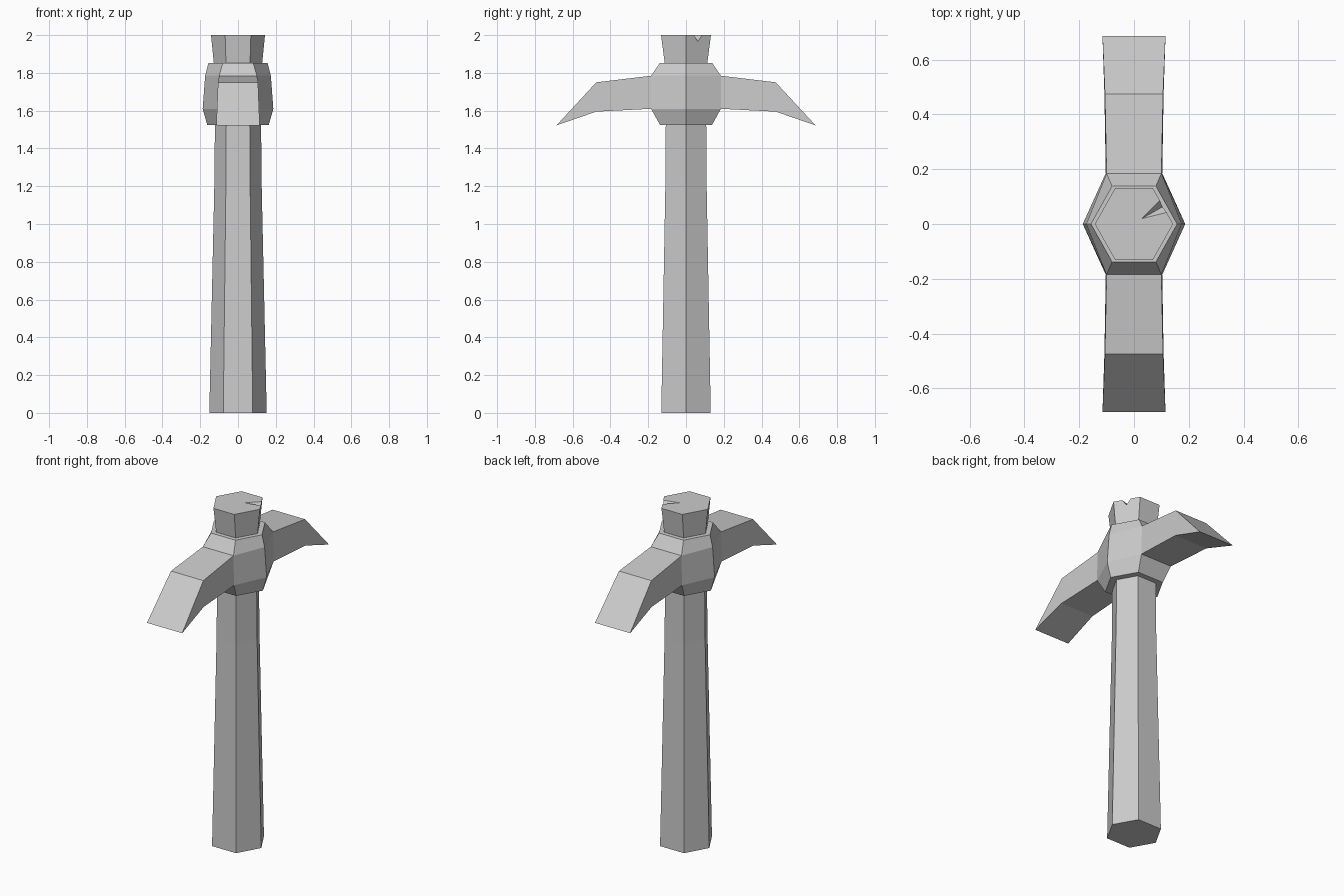
import bpy, bmesh
from mathutils import Vector

if "Cube" in bpy.data.objects:
    bpy.data.objects.remove(bpy.data.objects["Cube"])


def make_object(name, bm):
    bmesh.ops.recalc_face_normals(bm, faces=bm.faces[:])
    mesh = bpy.data.meshes.new(name)
    bm.to_mesh(mesh)
    bm.free()
    obj = bpy.data.objects.new(name, mesh)
    bpy.context.collection.objects.link(obj)
    return obj


def loft(name, rings):
    """Skin a list of equal-length point rings and cap both ends."""
    bm = bmesh.new()
    loops = [[bm.verts.new(p) for p in ring] for ring in rings]
    for a, b in zip(loops, loops[1:]):
        n = len(a)
        for i in range(n):
            j = (i + 1) % n
            bm.faces.new((a[i], a[j], b[j], b[i]))
    bm.faces.new(loops[0])
    bm.faces.new(loops[-1])
    return make_object(name, bm)


def hexagon(z, rx, mx, y):
    return [(rx, 0, z), (mx, y, z), (-mx, y, z),
            (-rx, 0, z), (-mx, -y, z), (mx, -y, z)]


# Handle: tapered hexagonal shaft that flares above the head
handle = loft("handle", [hexagon(*r) for r in (
    (0.00, 0.152, 0.078, 0.131),
    (1.22, 0.125, 0.064, 0.109),
    (1.55, 0.122, 0.062, 0.107),
    (1.83, 0.126, 0.063, 0.110),
    (2.00, 0.143, 0.068, 0.132))])

# Small split in the top of the handle, cut by a pointed wedge
out = Vector((0.132, 0.072, 0)).normalized()
side = Vector((-out.y, out.x, 0))
mid = Vector((0.106, 0.064, 0)) + out * 0.03
bm = bmesh.new()
corners = [bm.verts.new(p) for p in (
    mid + side * 0.035 + Vector((0, 0, 2.003)),
    mid - side * 0.035 + Vector((0, 0, 2.003)),
    mid + Vector((0, 0, 1.955)),
    Vector((0.02, 0.015, 2.003)))]
for tri in ((0, 1, 2), (0, 1, 3), (1, 2, 3), (2, 0, 3)):
    bm.faces.new([corners[i] for i in tri])
wedge = make_object("split_cutter", bm)
wedge.hide_render = True
wedge.hide_set(True)
cut = handle.modifiers.new("split", 'BOOLEAN')
cut.operation = 'DIFFERENCE'
cut.object = wedge

# Head: bevelled hexagonal collar
loft("head_collar", [hexagon(*r) for r in (
    (1.525, 0.163, 0.085, 0.138),
    (1.610, 0.187, 0.103, 0.185),
    (1.785, 0.174, 0.100, 0.185),
    (1.853, 0.157, 0.080, 0.138))])

# Blades: drooping arms ending in a sharp edge, one on each side
profile = ((0.183, 1.785, 0.100), (0.475, 1.750, 0.106), (0.686, 1.522, 0.115),
           (0.475, 1.595, 0.108), (0.183, 1.610, 0.103))
for name, s in (("front_blade", -1), ("back_blade", 1)):
    loft(name, [[(k * w, s * y, z) for y, z, w in profile] for k in (-1, 1)])
